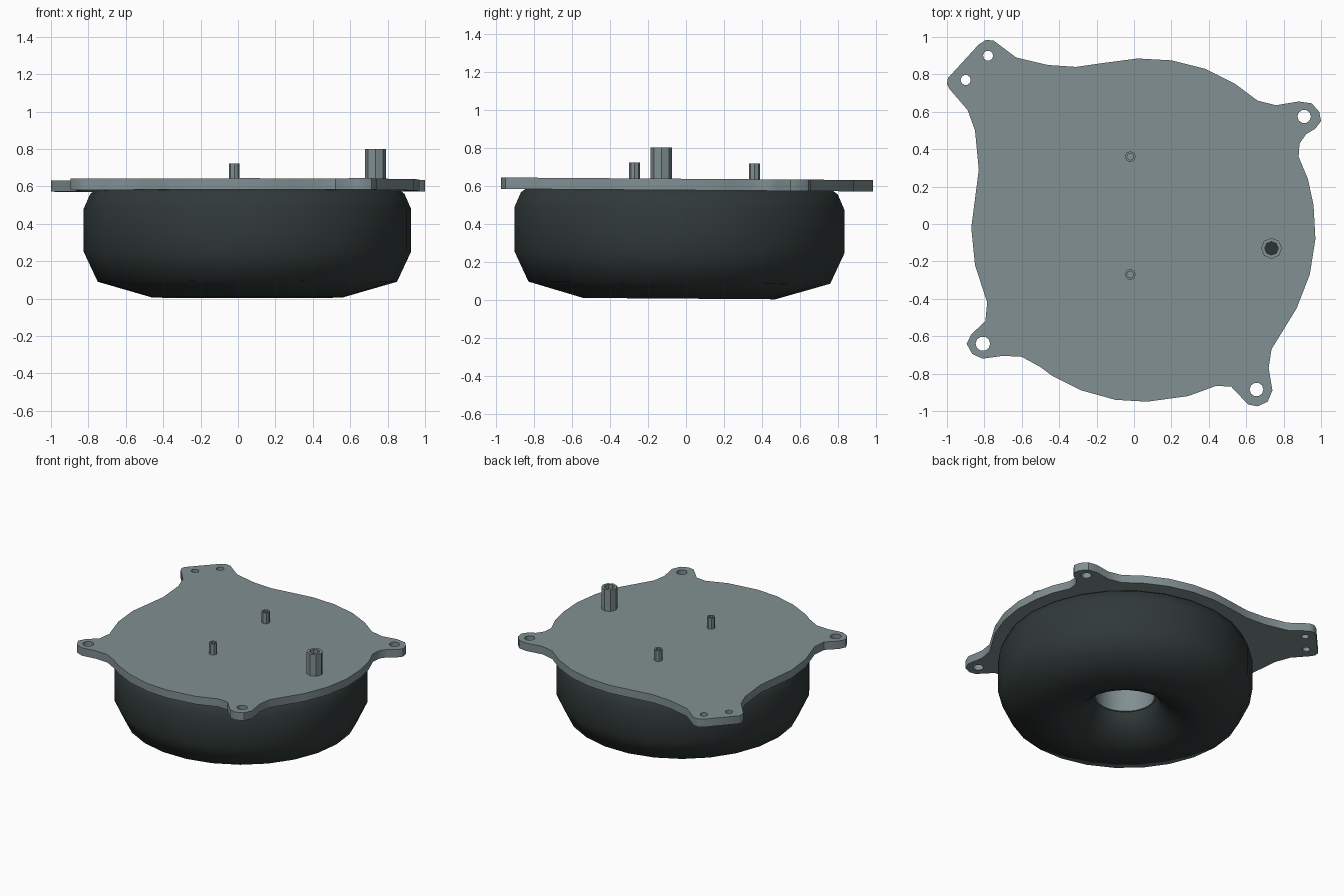
import bpy, bmesh, math

if "Cube" in bpy.data.objects:
    bpy.data.objects.remove(bpy.data.objects["Cube"])

TILT = -0.007  # the whole model leans very slightly along y


def material(name, rgb):
    m = bpy.data.materials.new(name)
    m.diffuse_color = (*rgb, 1)
    m.use_nodes = True
    m.node_tree.nodes["Principled BSDF"].inputs["Base Color"].default_value = m.diffuse_color
    return m


GREY = material("steel grey", (0.22, 0.275, 0.285))
DARK = material("dark rubber", (0.030, 0.041, 0.040))


def finish(name, me, mat, angle):
    for v in me.vertices:
        v.co.z += TILT * v.co.y
    ob = bpy.data.objects.new(name, me)
    bpy.context.collection.objects.link(ob)
    me.materials.clear()
    me.materials.append(mat)
    for p in me.polygons:
        p.material_index = 0
    bpy.ops.object.select_all(action='DESELECT')
    ob.select_set(True)
    bpy.context.view_layer.objects.active = ob
    bpy.ops.object.shade_smooth_by_angle(angle=math.radians(angle))
    return ob


def lathe(name, profile, cx, cy, sides, mat, angle=40):
    """Revolve a closed (radius, z) loop around a vertical axis."""
    bm = bmesh.new()
    rings = []
    for i in range(sides):
        a = 2 * math.pi * i / sides
        rings.append([bm.verts.new((cx + r * math.cos(a), cy + r * math.sin(a), z))
                      for r, z in profile])
    n = len(profile)
    for i in range(sides):
        a, b = rings[i], rings[(i + 1) % sides]
        for j in range(n):
            k = (j + 1) % n
            bm.faces.new((a[j], b[j], b[k], a[k]))
    bmesh.ops.recalc_face_normals(bm, faces=bm.faces)
    me = bpy.data.meshes.new(name)
    bm.to_mesh(me)
    bm.free()
    return finish(name, me, mat, angle)


# mounting plate outline, clockwise from the upper left ear
OUTLINE = [
    (-1, .75), (-.995, .78), (-.83, .96), (-.79, .985), (-.75, .98), (-.63, .89),
    (-.46, .85), (-.31, .84), (-.17, .86), (.02, .885), (.2, .875), (.38, .83),
    (.54, .75), (.66, .66), (.76, .635), (.88, .655), (.95, .645), (.99, .6),
    (1, .55), (.97, .51), (.92, .48), (.885, .43), (.88, .36), (.93, .24),
    (.96, .1), (.97, -.08), (.94, -.27), (.87, -.45), (.735, -.67), (.72, -.77),
    (.74, -.89), (.715, -.95), (.66, -.975), (.61, -.965), (.52, -.87), (.44, -.865),
    (.29, -.92), (.07, -.95), (-.1, -.94), (-.28, -.89), (-.44, -.81), (-.5, -.765),
    (-.6, -.71), (-.7, -.705), (-.81, -.72), (-.865, -.695), (-.895, -.64),
    (-.87, -.59), (-.795, -.52), (-.785, -.42), (-.85, -.22), (-.87, -.02),
    (-.83, .29), (-.85, .5), (-.89, .61), (-.985, .72)]
# screw holes in the ears, plus the bore under the tall tube
HOLES = [(-.78, .9, .027), (-.9, .77, .027), (.91, .575, .036),
         (-.808, -.64, .039), (.655, -.885, .037), (.735, -.13, .036)]

cu = bpy.data.curves.new("plate_outline", 'CURVE')
cu.dimensions = '2D'
cu.fill_mode = 'BOTH'
cu.extrude = 0.03


def loop(points):
    s = cu.splines.new('POLY')
    s.points.add(len(points) - 1)
    for p, (x, y) in zip(s.points, points):
        p.co = (x, y, 0, 1)
    s.use_cyclic_u = True


loop(OUTLINE)
for x, y, r in HOLES:
    loop([(x + r * math.cos(math.pi * i / 5), y + r * math.sin(math.pi * i / 5))
          for i in range(10)])
tmp = bpy.data.objects.new("plate_outline", cu)
bpy.context.collection.objects.link(tmp)
dg = bpy.context.evaluated_depsgraph_get()
plate = bpy.data.meshes.new_from_object(tmp.evaluated_get(dg))
bpy.data.objects.remove(tmp)
bm = bmesh.new()
bm.from_mesh(plate)
bmesh.ops.remove_doubles(bm, verts=bm.verts, dist=0.0005)
bmesh.ops.recalc_face_normals(bm, faces=bm.faces)
for v in bm.verts:
    v.co.z += 0.607
bm.to_mesh(plate)
bm.free()
finish("mounting_plate", plate, GREY, 40)

# rounded ring-shaped body under the plate
CX, CY = 0.05, -0.035
lathe("ring_body", [(.215, .582), (.81, .582), (.84, .56), (.875, .48), (.875, .25),
                    (.80, .09), (.51, .006), (.41, .025), (.31, .075), (.245, .14),
                    (.215, .22)], CX, CY, 26, DARK, 60)
# lighter sleeve inside the centre opening
lathe("centre_sleeve", [(.203, .2), (.214, .2), (.214, .582), (.203, .582)],
      CX, CY, 26, GREY)


def tube(name, x, y, r, inner, top, floor):
    lathe(name, [(r, .62), (r, top), (inner, top), (inner, floor)], x, y, 8, GREY)


# tall open tube and two short pins on the plate
tube("tall_tube", .735, -.13, .056, .036, .80, .60)
for i, y in enumerate((.36, -.27)):
    tube("short_pin_%d" % (i + 1), -.02, y, .029, .018, .72, .63)
